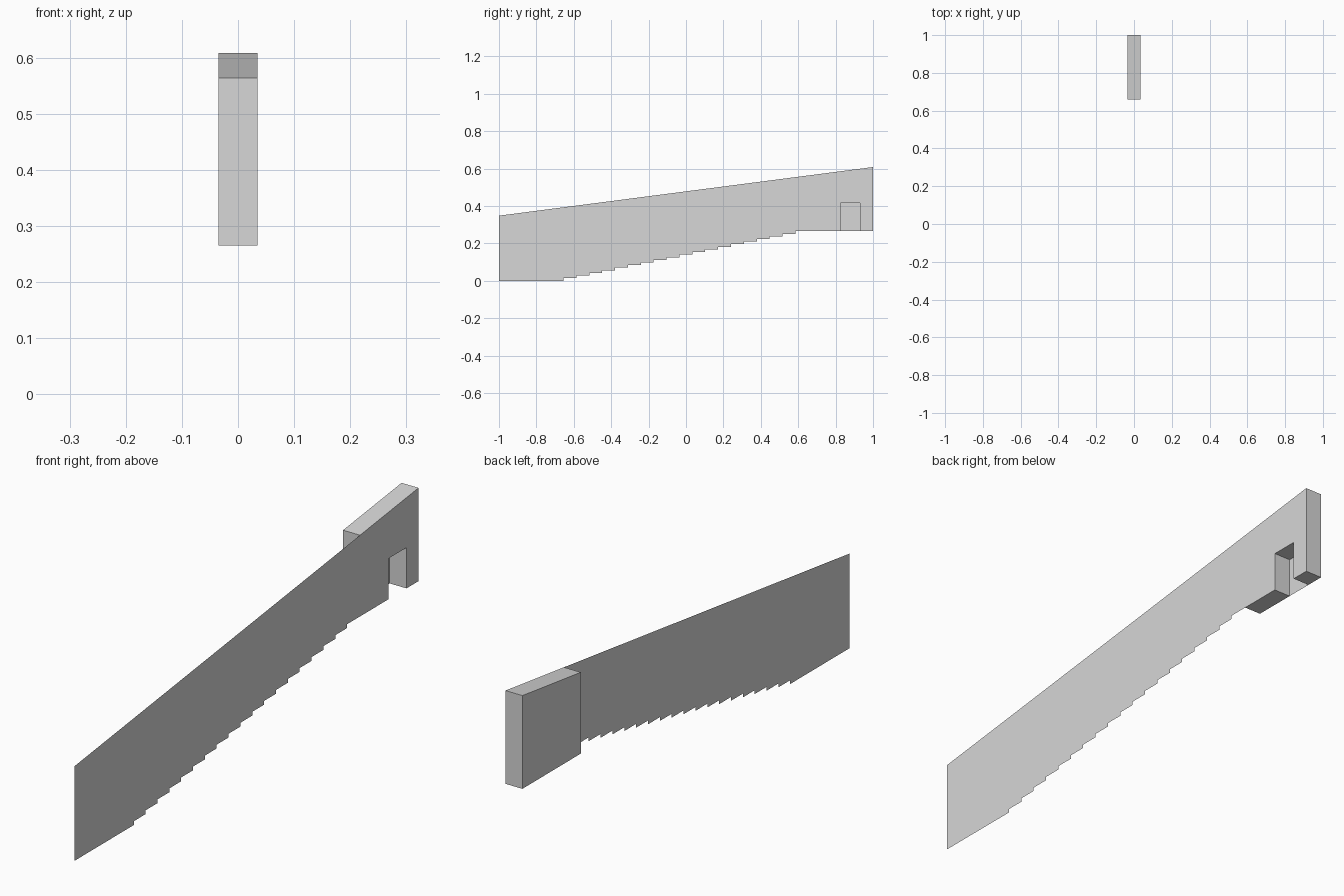
import bpy
import bmesh

cube = bpy.data.objects.get("Cube")
if cube:
    bpy.data.objects.remove(cube, do_unlink=True)

HALF = 0.0345              # half the block width
BASE = 0.265               # underside of the block
FRONT, BACK = 0.66, 1.0    # block extent along y
SLOT_A, SLOT_B, SLOT_TOP = 0.825, 0.93, 0.415
STEPS, STEP_START, STEP_END = 19, -0.655, 0.585

grey = bpy.data.materials.new("light_grey")
grey.use_nodes = True
colour = (0.68, 0.68, 0.68, 1)
grey.diffuse_color = colour
grey.node_tree.nodes["Principled BSDF"].inputs["Base Color"].default_value = colour


def top_z(y):
    """Height of the sloping upper edge."""
    return 0.478 + 0.13 * y


def make_object(name, faces):
    bm = bmesh.new()
    for points in faces:
        bm.faces.new([bm.verts.new(p) for p in points])
    bmesh.ops.remove_doubles(bm, verts=bm.verts, dist=1e-5)
    mesh = bpy.data.meshes.new(name)
    bm.to_mesh(mesh)
    bm.free()
    mesh.materials.append(grey)
    obj = bpy.data.objects.new(name, mesh)
    bpy.context.collection.objects.link(obj)
    return obj


def strip(a, b):
    """Quad across the block width between two (y, z) points."""
    return [(-HALF, *a), (HALF, *a), (HALF, *b), (-HALF, *b)]


# Thin side sheet: flat foot, stepped lower edge, slot and sloping top
outline = [(-1, 0)]
for i in range(STEPS):
    y = STEP_START + (STEP_END - STEP_START) * i / (STEPS - 1)
    outline += [(y, BASE * i / STEPS), (y, BASE * (i + 1) / STEPS)]
slot = [(SLOT_A, BASE), (SLOT_A, SLOT_TOP), (SLOT_B, SLOT_TOP), (SLOT_B, BASE)]
outline += slot + [(BACK, BASE), (BACK, top_z(BACK)), (-1, top_z(-1))]
make_object("stepped_side_sheet", [[(HALF, y, z) for y, z in outline]])

# End block: walls wrapped round its profile, closed on the far side
front_low, front_high = (FRONT, BASE), (FRONT, top_z(FRONT))
back_low, back_high = (BACK, BASE), (BACK, top_z(BACK))
loop = [front_high, front_low] + slot + [back_low, back_high]
walls = [strip(b, a) for a, b in zip(loop, loop[1:] + loop[:1])]
far_side = [(-HALF, y, z) for y, z in (front_low, front_high, back_high, back_low)]
make_object("end_block", walls + [far_side])
